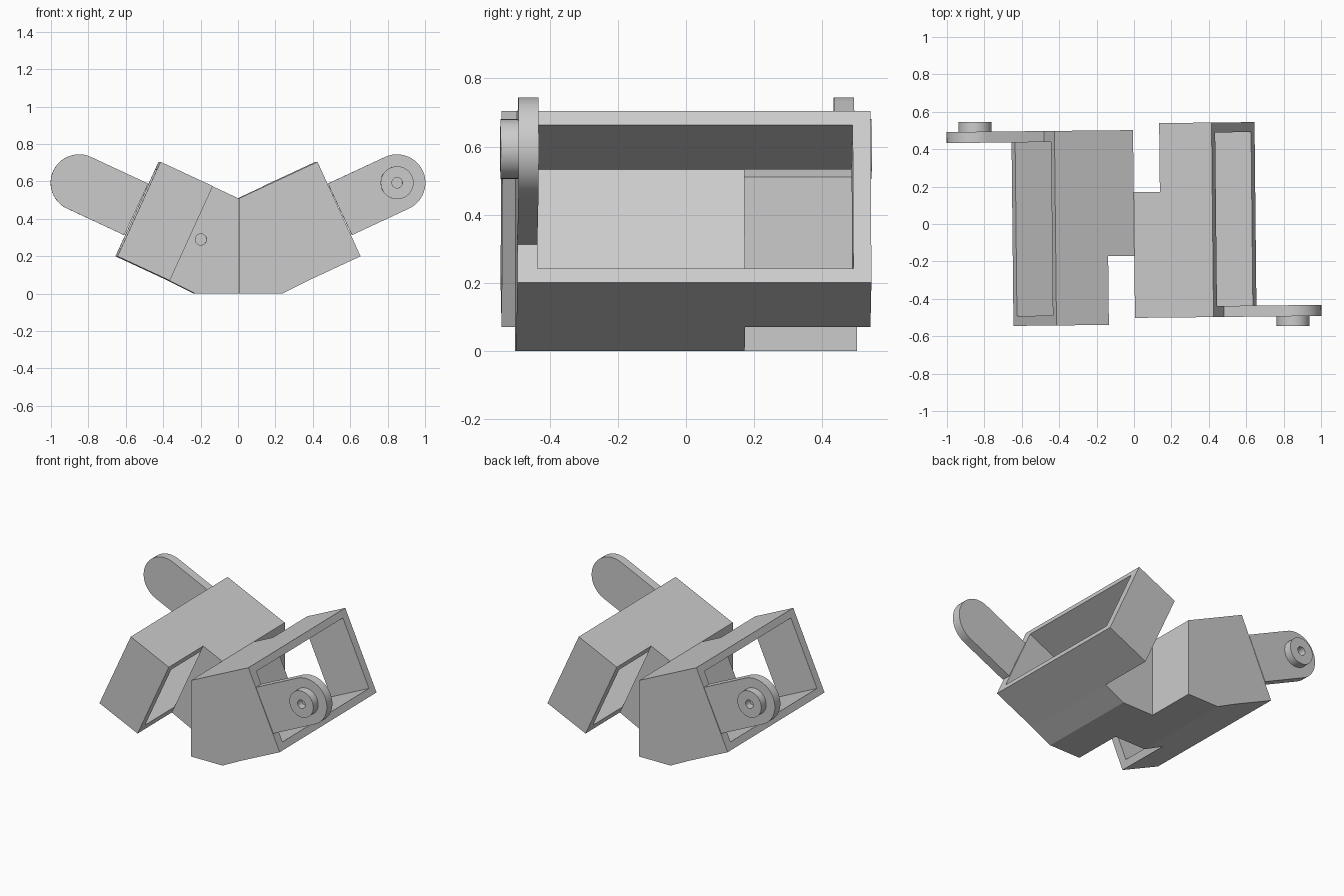
import bpy
import math
from mathutils import Matrix, Vector

cube = bpy.data.objects.get("Cube")
if cube:
    bpy.data.objects.remove(cube, do_unlink=True)

grey = bpy.data.materials.new("plain_grey")
grey.use_nodes = True
grey.diffuse_color = (0.6, 0.6, 0.6, 1)
grey.node_tree.nodes["Principled BSDF"].inputs["Base Color"].default_value = (0.6, 0.6, 0.6, 1)


def prism(name, profile, y0, y1):
    """Extrude an x-z outline (counter-clockwise from the front) along y."""
    n = len(profile)
    verts = [(x, y, z) for y in (y0, y1) for x, z in profile]
    faces = [tuple(range(n)), tuple(range(2 * n - 1, n - 1, -1))]
    faces += [(i, i + n, (i + 1) % n + n, (i + 1) % n) for i in range(n)]
    mesh = bpy.data.meshes.new(name)
    mesh.from_pydata(verts, [], faces)
    mesh.materials.append(grey)
    obj = bpy.data.objects.new(name, mesh)
    bpy.context.collection.objects.link(obj)
    return obj


def arc(centre, radius, start, end, steps):
    return [(centre[0] + radius * math.cos(start + (end - start) * i / steps),
             centre[1] + radius * math.sin(start + (end - start) * i / steps))
            for i in range(steps + 1)]


def disc(centre, radius, steps=32):
    return arc(centre, radius, 0, 2 * math.pi, steps)[:-1]


def cut(obj, cutter):
    """Subtract the cutter, then discard it."""
    cutter.hide_render = True
    mod = obj.modifiers.new("cut", "BOOLEAN")
    mod.operation = "DIFFERENCE"
    mod.solver = "EXACT"
    mod.object = cutter
    graph = bpy.context.evaluated_depsgraph_get()
    mesh = bpy.data.meshes.new_from_object(obj.evaluated_get(graph))
    obj.modifiers.clear()
    obj.data = mesh
    bpy.data.objects.remove(cutter, do_unlink=True)


# Tilted frame of the sleeve: "along" its axis and "up" across it
tilt = math.radians(25)
along = Vector((math.cos(tilt), math.sin(tilt)))
up = Vector((-math.sin(tilt), math.cos(tilt)))
low_in, low_out = Vector((0.37, 0.07)), Vector((0.65, 0.2))
high_in, high_out = Vector((0.14, 0.575)), Vector((0.42, 0.705))
FRONT, FRONT_IN, REAR_IN, REAR = -0.502, -0.443, 0.485, 0.538
STEP, WALL = 0.17, 0.046


def build_half(side, turn):
    parts = []

    # Open rectangular sleeve
    sleeve = prism(side + "_sleeve", [low_in, low_out, high_out, high_in], FRONT, REAR)
    bore = [low_in + up * WALL - along * 0.1, low_out + up * WALL + along * 0.1,
            high_out - up * WALL + along * 0.1, high_in - up * WALL - along * 0.1]
    cut(sleeve, prism("bore_cutter", bore, FRONT_IN, REAR_IN))
    parts.append(sleeve)

    # Solid wedge at the middle joint, with a blind pin hole
    wedge = prism(side + "_joint_block",
                  [(0, 0), (0.23, 0), low_in, high_in, (0, 0.51)], FRONT, STEP)
    cut(wedge, prism("pin_hole_cutter", disc((0.2, 0.29), 0.03), STEP - 0.1, STEP + 0.1))
    parts.append(wedge)

    # Round-ended arm continuing the front wall
    pivot = Vector((0.845, 0.593))
    radius = 0.152
    root = pivot - along * 0.337
    outline = [root + up * radius, root - up * radius]
    outline += arc(pivot, radius, tilt - math.pi / 2, tilt + math.pi / 2, 24)
    parts.append(prism(side + "_arm", outline, FRONT, FRONT_IN))

    # Pivot boss with a blind hole
    boss = prism(side + "_pivot_boss", disc(pivot, 0.088), FRONT - 0.052, FRONT)
    cut(boss, prism("boss_hole_cutter", disc(pivot, 0.028), FRONT - 0.2, FRONT - 0.005))
    parts.append(boss)

    for obj in parts:
        obj.data.transform(Matrix.Rotation(turn, 4, "Z"))
        bpy.ops.object.select_all(action="DESELECT")
        obj.select_set(True)
        bpy.context.view_layer.objects.active = obj
        bpy.ops.object.shade_smooth_by_angle(angle=math.radians(20))


# The two halves are the same part, turned half a revolution
skew = math.radians(0.6)
build_half("left", skew)
build_half("right", skew + math.pi)
